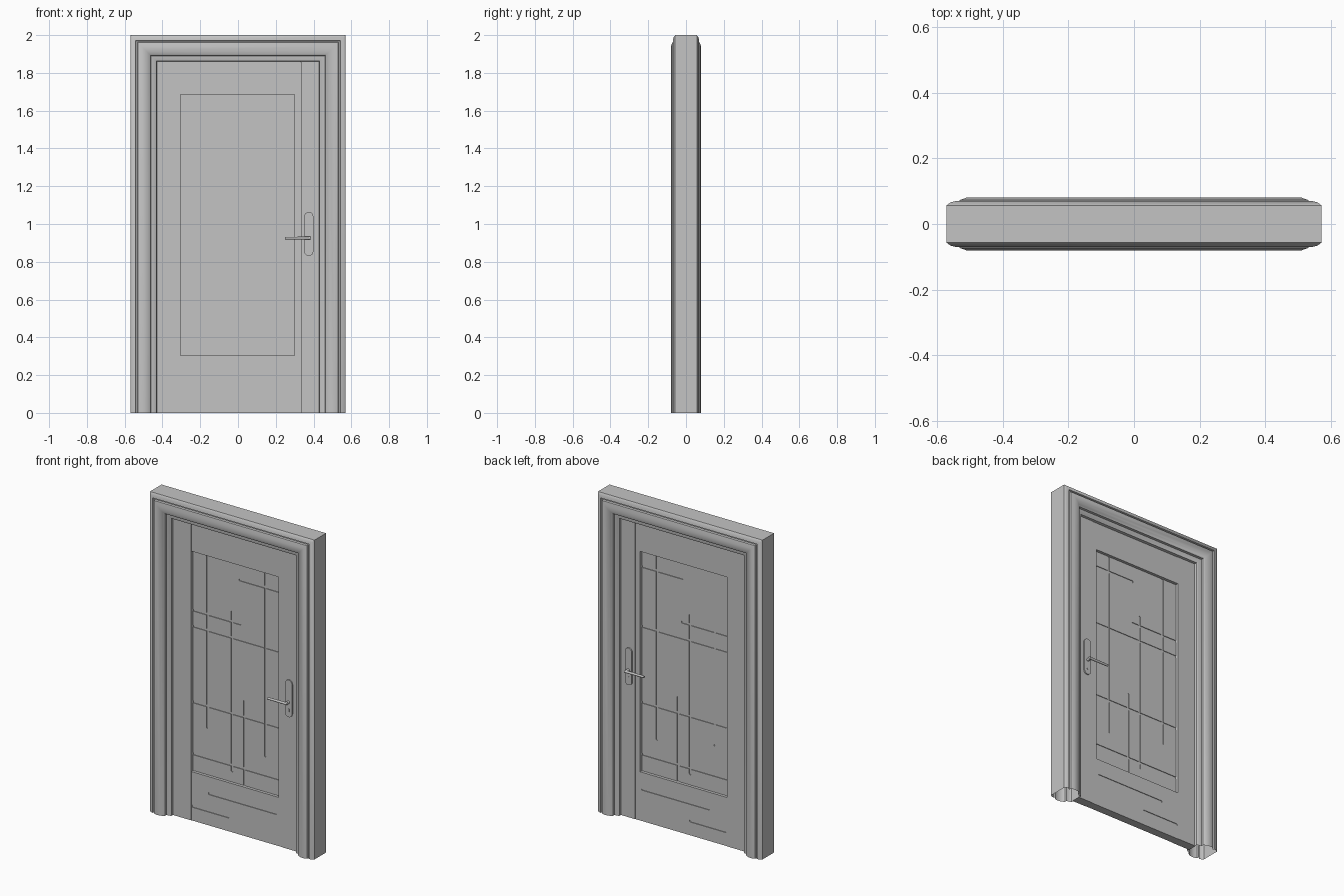
import bpy, bmesh, math
from mathutils import Matrix

cube = bpy.data.objects.get("Cube")
if cube:
    bpy.data.objects.remove(cube, do_unlink=True)

grey = bpy.data.materials.new("plain_grey")
grey.use_nodes = True
grey.diffuse_color = (0.55, 0.55, 0.55, 1)
grey.node_tree.nodes["Principled BSDF"].inputs["Base Color"].default_value = (0.55, 0.55, 0.55, 1)


def finish(bm, name, smooth=None):
    bmesh.ops.recalc_face_normals(bm, faces=bm.faces)
    mesh = bpy.data.meshes.new(name)
    bm.to_mesh(mesh)
    bm.free()
    mesh.materials.append(grey)
    ob = bpy.data.objects.new(name, mesh)
    bpy.context.collection.objects.link(ob)
    if smooth:
        bpy.ops.object.select_all(action="DESELECT")
        ob.select_set(True)
        bpy.context.view_layer.objects.active = ob
        bpy.ops.object.shade_smooth_by_angle(angle=math.radians(smooth))
    return ob


def prism(name, outline, y0, y1, smooth=None):
    """Extrude an x-z outline along y."""
    bm = bmesh.new()
    face = bm.faces.new([bm.verts.new((x, y0, z)) for x, z in outline])
    new = bmesh.ops.extrude_face_region(bm, geom=[face])["geom"]
    bmesh.ops.translate(bm, vec=(0, y1 - y0, 0),
                        verts=[v for v in new if isinstance(v, bmesh.types.BMVert)])
    return finish(bm, name, smooth)


def board(name, x0, x1, z0, z1, half):
    return prism(name, [(x0, z0), (x1, z0), (x1, z1), (x0, z1)], -half, half)


def capsule(x0, z0, x1, z1, r, n=8):
    """Round-ended outline between two points."""
    a = math.atan2(z1 - z0, x1 - x0)
    pts = []
    for cx, cz, start in ((x1, z1, a - math.pi / 2), (x0, z0, a + math.pi / 2)):
        for i in range(n + 1):
            t = start + math.pi * i / n
            pts.append((cx + r * math.cos(t), cz + r * math.sin(t)))
    return pts


def rod(name, start, length, r, axis, r2=None):
    """Cylinder from start, running along +x or +y."""
    bm = bmesh.new()
    bmesh.ops.create_cone(bm, cap_ends=True, segments=16, radius1=r,
                          radius2=r2 or r, depth=length)
    rot = (Matrix.Rotation(math.pi / 2, 4, "Y") if axis == "X"
           else Matrix.Rotation(-math.pi / 2, 4, "X"))
    shift = (length / 2, 0, 0) if axis == "X" else (0, length / 2, 0)
    bm.transform(Matrix.Translation(start) @ Matrix.Translation(shift) @ rot)
    return finish(bm, name, 40)


def mirror_y(ob):
    mod = ob.modifiers.new("both_sides", "MIRROR")
    mod.use_axis = (False, True, False)


def mill(ob, half, grooves, r=0.007):
    """Cut round-ended grooves into both faces of a board."""
    cutters = []
    for i, line in enumerate(grooves):
        depth = 0.004 + 0.0001 * i
        for side in (-1, 1):
            c = prism("groove_cutter", capsule(*line, r), side * half - depth, side * half + depth)
            c.hide_render = True
            mod = ob.modifiers.new("groove", "BOOLEAN")
            mod.object, mod.operation, mod.solver = c, "DIFFERENCE", "EXACT"
            cutters.append(c)
    deps = bpy.context.evaluated_depsgraph_get()
    mesh = bpy.data.meshes.new_from_object(ob.evaluated_get(deps))
    ob.modifiers.clear()
    ob.data = mesh
    for c in cutters:
        bpy.data.objects.remove(c, do_unlink=True)


# Door casing: moulded profile (inset, depth) mitred around three sides, open below
W, H = 0.57, 2.0
half = [(0, 0.057), (0.012, 0.066), (0.028, 0.07), (0.031, 0.062), (0.037, 0.062),
        (0.04, 0.073), (0.06, 0.08), (0.085, 0.077), (0.1, 0.07), (0.108, 0.064),
        (0.11, 0.05), (0.117, 0.049), (0.132, 0.046), (0.138, 0.042), (0.142, 0.02)]
loop = half + [(d, -y) for d, y in reversed(half)]
bm = bmesh.new()
rings = []
for sx, top in ((-1, False), (-1, True), (1, True), (1, False)):
    rings.append([bm.verts.new((sx * (W - d), y, H - d if top else 0)) for d, y in loop])
for a, b in zip(rings, rings[1:]):
    for i in range(len(loop)):
        j = (i + 1) % len(loop)
        bm.faces.new((a[i], a[j], b[j], b[i]))
finish(bm, "door_casing", 35)

# Door leaf: stiles stand a little proud of the rails, panel set back
STILE, RAIL, PANEL = 0.028, 0.026, 0.008
LEFT, RIGHT, LOW, HIGH, TOP = -0.305, 0.3, 0.305, 1.685, 1.865
board("hinge_stile", -0.435, LEFT, 0, TOP, STILE)
board("lock_stile", 0.333, 0.435, 0, TOP, STILE)
board("panel_edge_strip", RIGHT, 0.33, 0, TOP, RAIL)
board("seam_backing", 0.325, 0.338, 0, TOP, 0.02)
board("top_rail", LEFT, RIGHT, HIGH, TOP, RAIL)
lower = board("bottom_rail", LEFT, RIGHT, 0, LOW, RAIL)
mill(lower, RAIL, [(-0.18, 0.2, 0.285, 0.2), (-0.295, 0.09, -0.05, 0.09)])

# Recessed panel with crossing milled lines
panel = board("recessed_panel", LEFT, RIGHT, LOW, HIGH, PANEL)
lines = [(LEFT - 0.02, z, RIGHT + 0.02, z) for z in (1.21, 0.735, 0.41)]
lines += [(0.02, 1.585, RIGHT + 0.02, 1.585), (LEFT - 0.02, 1.31, 0.02, 1.31)]
lines += [(-0.205, 0.6, -0.205, HIGH + 0.02), (-0.035, 0.375, -0.035, 1.37),
          (0.05, LOW - 0.02, 0.05, 0.83), (0.195, 0.53, 0.195, HIGH + 0.02)]
mill(panel, PANEL, lines)

# Handles on both faces
parts = [
    prism("handle_plate", capsule(0.375, 0.855, 0.375, 1.04, 0.024), -0.036, -STILE + 0.002, 35),
    rod("handle_neck", (0.375, -0.062, 0.925), 0.034, 0.009, "Y"),
    rod("handle_lever", (0.248, -0.06, 0.925), 0.135, 0.007, "X", 0.008),
    prism("keyhole_cover", capsule(0.375, 0.868, 0.375, 0.88, 0.006), -0.038, -0.034, 35),
]
for part in parts:
    mirror_y(part)
